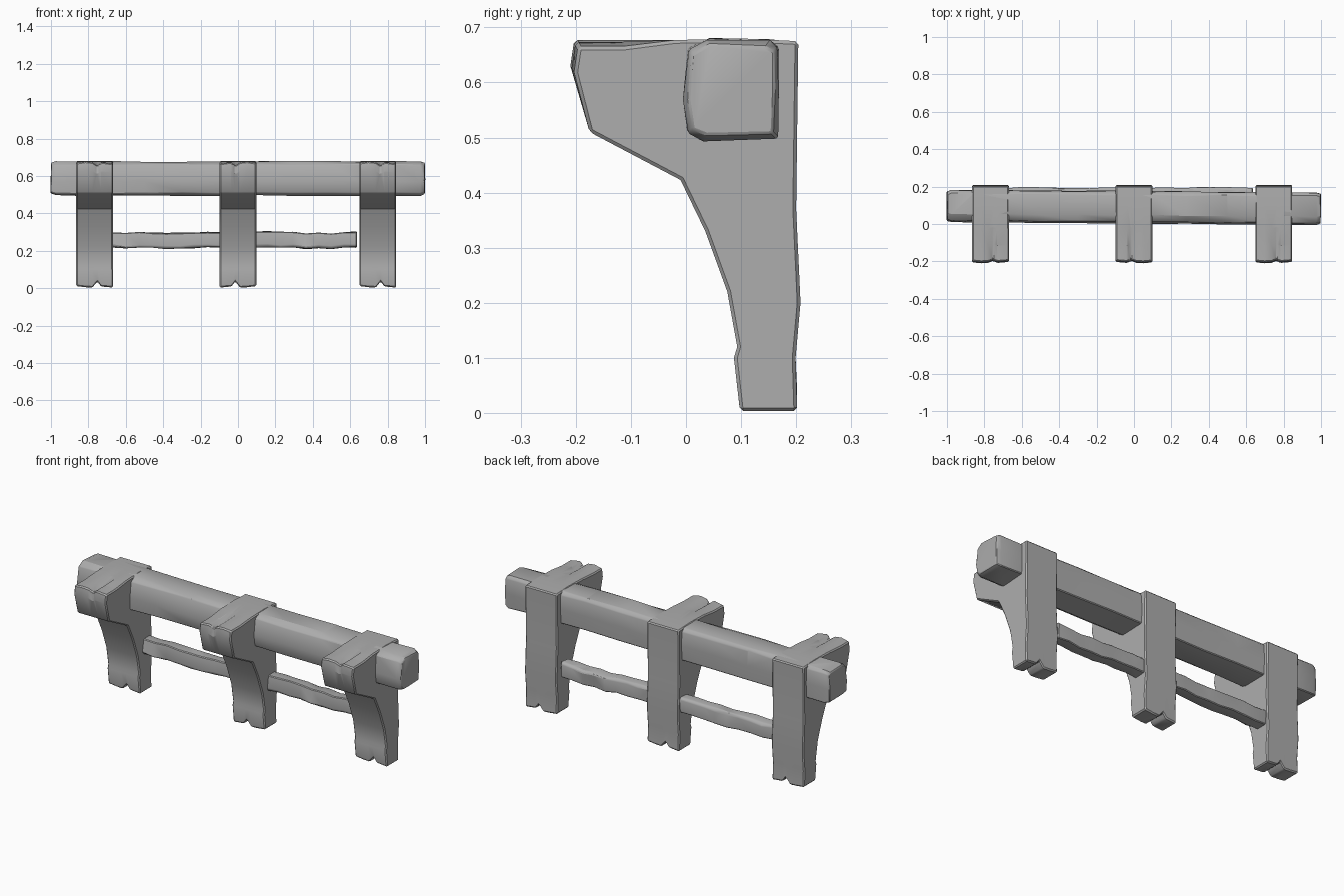
import bpy
import bmesh
import random

random.seed(4)
cube = bpy.data.objects.get("Cube")
if cube:
    bpy.data.objects.remove(cube, do_unlink=True)

# Single grey material
grey = bpy.data.materials.new("plain grey")
grey.use_nodes = True
color = (0.42, 0.42, 0.42, 1)
grey.diffuse_color = color
grey.node_tree.nodes["Principled BSDF"].inputs["Base Color"].default_value = color


def loft(name, rings, bevel):
    """Skin a list of equal-length rings, close both ends and chamfer edges."""
    bm = bmesh.new()
    loops = [[bm.verts.new(p) for p in ring] for ring in rings]
    for a, b in zip(loops, loops[1:]):
        for i in range(len(a)):
            j = (i + 1) % len(a)
            bm.faces.new((a[i], a[j], b[j], b[i]))
    bm.faces.new(loops[0][::-1])
    bm.faces.new(loops[-1])
    bmesh.ops.recalc_face_normals(bm, faces=bm.faces)
    mesh = bpy.data.meshes.new(name)
    bm.to_mesh(mesh)
    bm.free()
    mesh.materials.append(grey)
    obj = bpy.data.objects.new(name, mesh)
    bpy.context.collection.objects.link(obj)
    bpy.ops.object.select_all(action='DESELECT')
    obj.select_set(True)
    bpy.context.view_layer.objects.active = obj
    mod = obj.modifiers.new("worn edges", 'BEVEL')
    mod.width = bevel
    mod.segments = 1
    mod.limit_method = 'ANGLE'
    mod.angle_limit = 0.7
    bpy.ops.object.modifier_apply(modifier=mod.name)
    bpy.ops.object.shade_smooth_by_angle(angle=0.5)
    return obj


def wobble(amount):
    return random.uniform(-amount, amount)


# Bracket side outline (y, z): head, curved throat, foot and back
bracket = [(-.203, .677), (-.21, .63), (-.175, .51), (-.01, .423),
           (.035, .33), (.075, .22), (.093, .12), (.087, .1), (.098, .003),
           (.202, .003), (.199, .1), (.208, .2), (.2, .37), (.204, .675),
           (.1, .68), (-.02, .677), (-.12, .677)]

# Slices across the width: offset, foot split height, chip in the head
slices = [(-.098, .008, .008), (-.05, .002, 0), (-.012, 0, .004),
          (.015, .033, .022), (.035, .006, .003), (.098, 0, .012)]


def make_bracket(name, x, flip):
    rings = []
    for dx, split, chip in slices:
        ring = []
        for y, z in bracket:
            if z < .05:
                z += split
            if z > .6 and y < -.1:
                z -= chip
                y += chip * .6
            ring.append((x + flip * dx, y, z))
        rings.append(ring)
    loft(name, rings, .006)


make_bracket("right_bracket", -.767, 1)
make_bracket("middle_bracket", 0, -1)
make_bracket("left_bracket", .748, 1)

# Thick top beam, hewn from a slightly uneven log
section = [(-.004, .57), (.002, .508), (.03, .495), (.165, .5),
           (.17, .58), (.167, .662), (.15, .676), (.04, .678), (.005, .66)]
stations = [-1, -.975, -.86, -.66, -.5, -.3, -.1, .1, .28, .5, .65, .85, .975, .998]
rings = []
for k, x in enumerate(stations):
    end = k in (0, len(stations) - 1)
    scale = .9 if end else 1
    shift = .007 - .007 * x
    ring = []
    for y, z in section:
        ring.append((x + (wobble(.004) if end else 0),
                     .083 + (y - .083) * scale + shift + wobble(.003),
                     .587 + (z - .587) * scale + wobble(.003)))
    rings.append(ring)
loft("top_beam", rings, .004)


# Thin lower rails between the brackets
def make_rail(name, x0, x1):
    rings = []
    count = 8
    for k in range(count + 1):
        x = x0 + (x1 - x0) * k / count
        dz = wobble(.006)
        ring = [(x, y + wobble(.004), z + dz + wobble(.003))
                for y, z in ((.12, .225), (.13, .213), (.19, .213),
                             (.195, .285), (.182, .297), (.13, .295))]
        rings.append(ring)
    loft(name, rings, .004)


make_rail("right_rail", -.675, -.09)
make_rail("left_rail", .09, .635)
